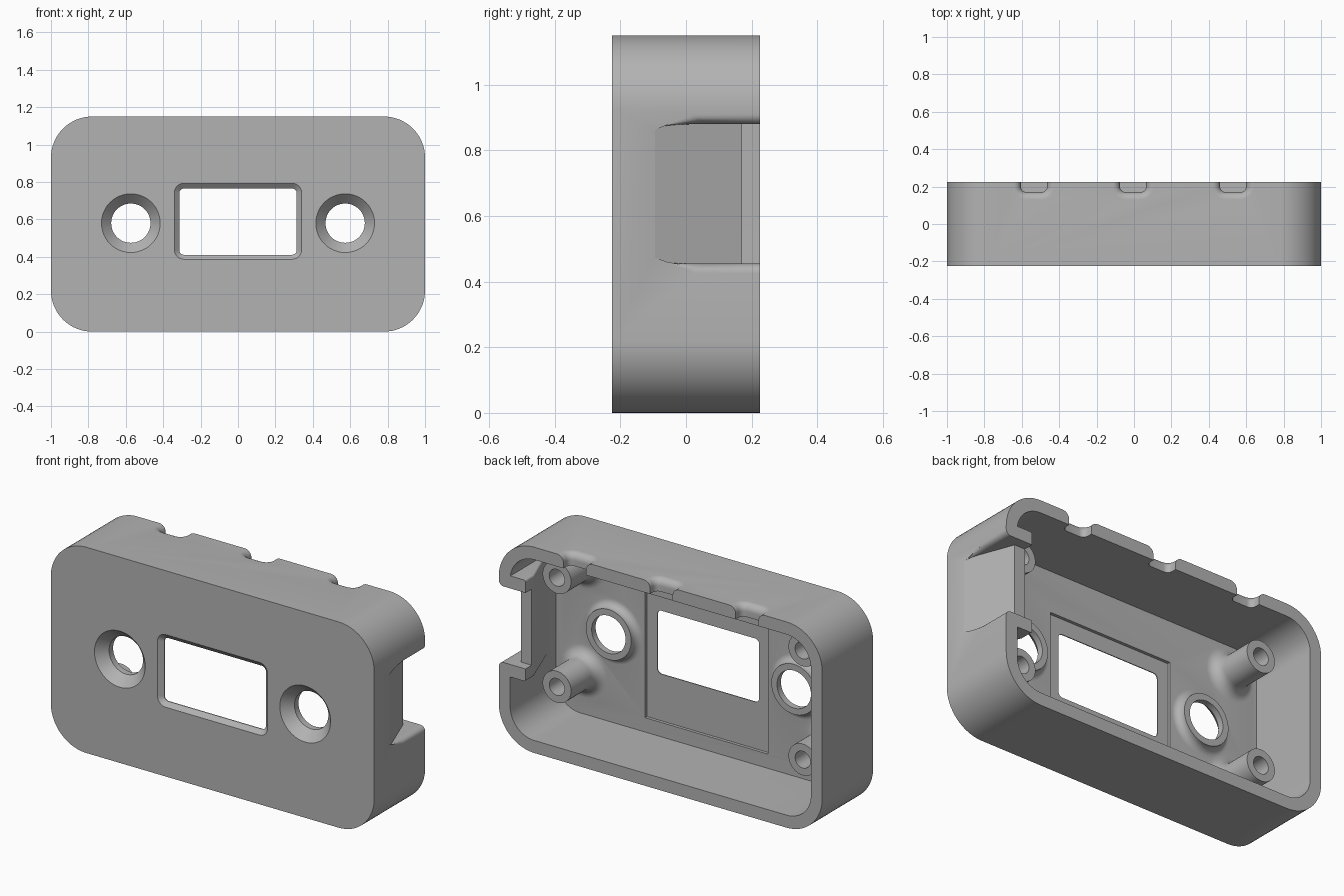
import bpy, bmesh
from math import sin, cos, pi, radians

cube = bpy.data.objects.get("Cube")
if cube:
    bpy.data.objects.remove(cube, do_unlink=True)

grey = bpy.data.materials.new("grey plastic")
grey.use_nodes = True
grey.diffuse_color = (0.45, 0.45, 0.45, 1)
grey.node_tree.nodes["Principled BSDF"].inputs["Base Color"].default_value = (0.45, 0.45, 0.45, 1)

BACK, FRONT, FLOOR, TOP, MID, WALL = 0.225, -0.225, -0.18, 1.15, 0.575, 0.07


def loft(name, rings):
    """Closed solid through rings of equal point count."""
    bm = bmesh.new()
    loops = [[bm.verts.new(p) for p in ring] for ring in rings]
    for a, b in zip(loops, loops[1:]):
        for i in range(len(a)):
            j = (i + 1) % len(a)
            bm.faces.new((a[i], a[j], b[j], b[i]))
    bm.faces.new(loops[0])
    bm.faces.new(loops[-1])
    bmesh.ops.recalc_face_normals(bm, faces=bm.faces)
    mesh = bpy.data.meshes.new(name)
    bm.to_mesh(mesh)
    bm.free()
    mesh.materials.append(grey)
    ob = bpy.data.objects.new(name, mesh)
    bpy.context.collection.objects.link(ob)
    return ob


def rounded(u, v, hu, hv, r, n=12):
    """Rounded rectangle outline as 2D points."""
    pts = []
    for k, (su, sv) in enumerate(((1, 1), (-1, 1), (-1, -1), (1, -1))):
        for i in range(n + 1):
            a = (k + i / n) * pi / 2
            pts.append((u + su * (hu - r) + r * cos(a), v + sv * (hv - r) + r * sin(a)))
    return pts


def along_y(pts, y):
    return [(a, y, b) for a, b in pts]


def circle(x, y, z, r, n=48):
    return [(x + r * cos(2 * pi * i / n), y, z + r * sin(2 * pi * i / n)) for i in range(n)]


def box(name, x0, x1, y0, y1, z0, z1):
    pts = [(x0, z0), (x1, z0), (x1, z1), (x0, z1)]
    return loft(name, [along_y(pts, y0), along_y(pts, y1)])


def round_over(f, n=8):
    """Quarter-round profile: (sideways offset, depth) pairs."""
    return [(f * (1 - sin(i / n * pi / 2)), f * (1 - cos(i / n * pi / 2))) for i in range(n + 1)]


def apply(ob, mod):
    bpy.context.view_layer.objects.active = ob
    bpy.ops.object.modifier_apply(modifier=mod.name)


def combine(ob, other, op):
    mod = ob.modifiers.new("bool", 'BOOLEAN')
    mod.operation, mod.object, mod.solver = op, other, 'EXACT'
    apply(ob, mod)
    bpy.data.objects.remove(other, do_unlink=True)


def cut(other):
    combine(case, other, 'DIFFERENCE')


def join(other):
    combine(case, other, 'UNION')


# Open-backed case
outer = rounded(0, MID, 1, MID, 0.22, 16)
inner = rounded(0, MID, 1 - WALL, MID - WALL, 0.15, 16)
case = loft("case", [along_y(outer, FRONT), along_y(outer, BACK)])
cut(loft("cavity", [along_y(inner, FLOOR), along_y(inner, 0.4)]))

# Thickened inner wall behind the side pocket
profile = [(0.96, -0.2), (0.94, -0.13), (0.835, 0.15), (0.835, 0.28), (0.96, 0.28)]
pad = loft("pocket_wall", [[(x, y, z) for x, y in profile] for z in (0.385, 0.95)])
bev = pad.modifiers.new("bevel", 'BEVEL')
bev.width, bev.segments = 0.03, 5
apply(pad, bev)
join(pad)
cut(box("rim_trim", -2, 2, BACK, 1, -1, 2))

# Screw posts with filleted feet
for x in (-0.76, 0.76):
    for z in (0.31, 0.92):
        feet = [circle(x, FLOOR + d, z, 0.088 + e) for e, d in round_over(0.06)]
        join(loft("post", [circle(x, FLOOR - 0.02, z, 0.148)] + feet + [circle(x, 0.055, z, 0.088)]))
        cut(loft("post_hole", [circle(x, -0.12, z, 0.047), circle(x, 0.2, z, 0.047)]))

# Button bosses with countersunk holes
for x in (-0.573, 0.573):
    z = 0.58
    feet = [circle(x, FLOOR + d, z, 0.14 + e) for e, d in round_over(0.04)]
    join(loft("boss", [circle(x, FLOOR - 0.02, z, 0.18)] + feet + [circle(x, -0.135, z, 0.14)]))
    cut(loft("button_hole", [circle(x, -0.3, z, 0.157), circle(x, FRONT, z, 0.157),
                             circle(x, -0.17, z, 0.105), circle(x, 0, z, 0.105)]))

# Display seat and chamfered window
cut(box("display_seat", -0.38, 0.38, -0.197, -0.1, 0.15, 0.85))
wide = rounded(0, 0.59, 0.34, 0.203, 0.05)
slim = rounded(0, 0.588, 0.314, 0.177, 0.025)
cut(loft("window", [along_y(wide, -0.3), along_y(wide, FRONT), along_y(slim, -0.202), along_y(slim, 0)]))

# Three cable grooves in the top rim
for x in (-0.535, -0.005, 0.53):
    steps = [(0.04, -0.1)] + round_over(0.04) + [(0, 0.2)]
    cut(loft("groove", [[(a, b, TOP - d) for a, b in
                         rounded(x, 0.4, 0.07 + e, 0.23 + e, 0.03 + e, 6)] for e, d in steps]))

# Ramped side pocket and connector notch
mid_z, half = 0.6675, 0.2125
rings = []
for e, d in [(0.03, -0.1)] + round_over(0.03) + [(0, 0.12)]:
    y = -0.095 + 2.65 * max(d, 0)
    side = [(y, half - 0.6 * e), (y + 0.12, half + e), (0.6, half + e)]
    rings.append([(1 - d, a, mid_z + h) for a, h in side] +
                 [(1 - d, a, mid_z - h) for a, h in reversed(side)])
cut(loft("pocket", rings))
cut(box("notch", 0.7, 1.2, 0.17, 0.5, mid_z - half, mid_z + half))

# Smooth curved walls, crisp edges
bpy.ops.object.select_all(action='DESELECT')
case.select_set(True)
bpy.context.view_layer.objects.active = case
bpy.ops.object.shade_smooth_by_angle(angle=radians(30))
